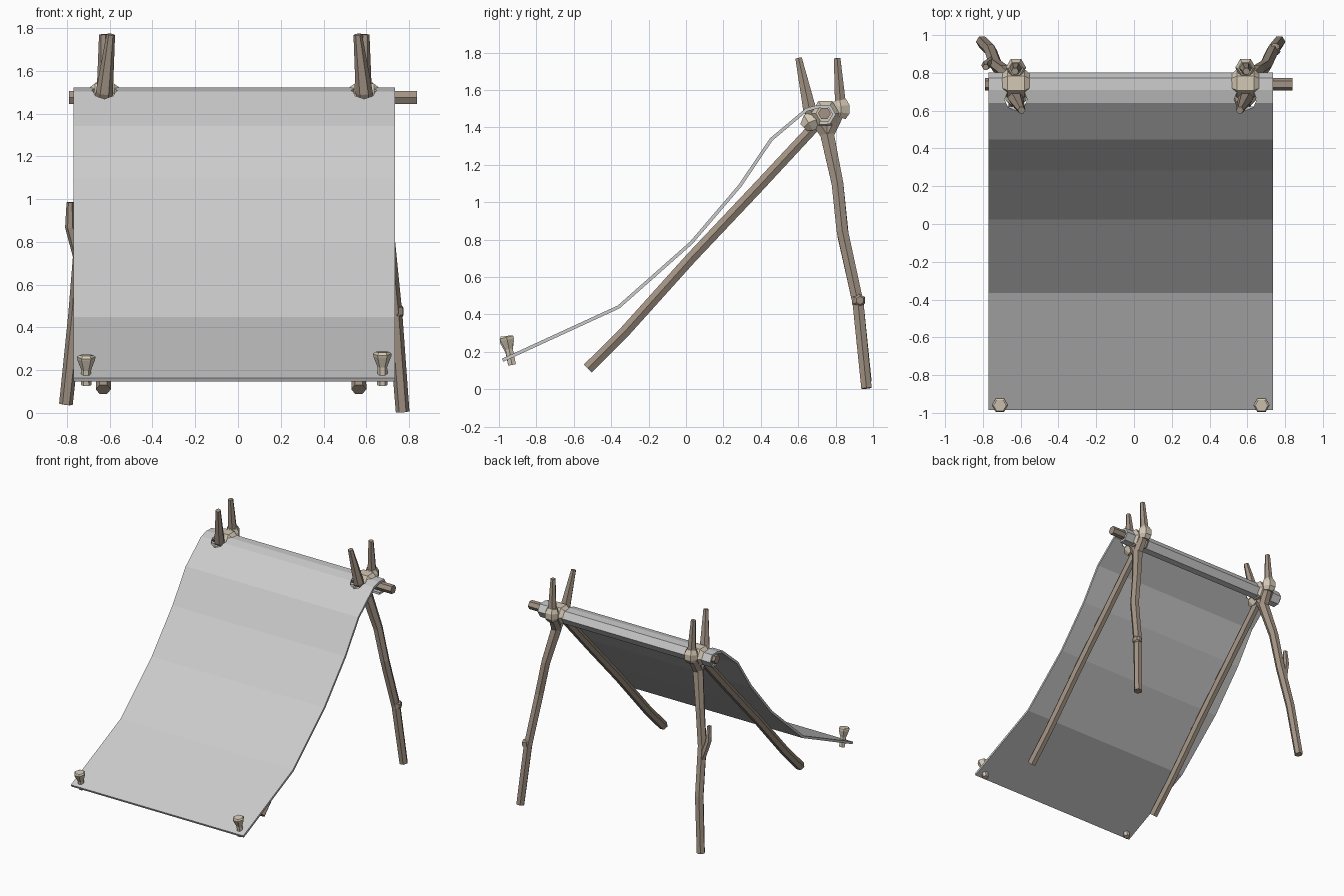
import bpy, bmesh, math
from mathutils import Vector

if "Cube" in bpy.data.objects:
    bpy.data.objects.remove(bpy.data.objects["Cube"])


def material(name, col):
    m = bpy.data.materials.new(name)
    m.diffuse_color = (*col, 1)
    m.use_nodes = True
    m.node_tree.nodes["Principled BSDF"].inputs["Base Color"].default_value = m.diffuse_color
    return m


WOOD = material("wood", (0.36, 0.29, 0.23))
ROPE = material("rope", (0.66, 0.58, 0.46))


def finish(name, bm, mat=None):
    bmesh.ops.recalc_face_normals(bm, faces=bm.faces)
    me = bpy.data.meshes.new(name)
    bm.to_mesh(me)
    bm.free()
    ob = bpy.data.objects.new(name, me)
    bpy.context.collection.objects.link(ob)
    if mat:
        me.materials.append(mat)
    return ob


def tube(name, pts, radii, mat=WOOD, sides=6, ref=(1, 0, 0)):
    """Flat-sided tube through points with a radius at each."""
    bm = bmesh.new()
    pts = [Vector(p) for p in pts]
    rings = []
    for i, p in enumerate(pts):
        t = (pts[min(i + 1, len(pts) - 1)] - pts[max(i - 1, 0)]).normalized()
        u = Vector(ref)
        u = (u - t * u.dot(t)).normalized()
        v = t.cross(u)
        rings.append([bm.verts.new(p + radii[i] * (u * math.cos(a) + v * math.sin(a)))
                      for a in (2 * math.pi * k / sides for k in range(sides))])
    for a, b in zip(rings, rings[1:]):
        for k in range(sides):
            j = (k + 1) % sides
            bm.faces.new((a[k], a[j], b[j], b[k]))
    bm.faces.new(rings[0][::-1])
    bm.faces.new(rings[-1])
    return finish(name, bm, mat)


# Canvas sheet: profile wraps round the ridge pole at its top end
profile = [(-0.98, 0.155), (-0.36, 0.44), (0.03, 0.785), (0.29, 1.09), (0.455, 1.335),
           (0.645, 1.495), (0.71, 1.512), (0.768, 1.512), (0.792, 1.47), (0.765, 1.425),
           (0.715, 1.425)]
bm = bmesh.new()
rows = [[bm.verts.new((x, y, z)) for x in (-0.77, 0.735)] for y, z in profile]
for a, b in zip(rows, rows[1:]):
    bm.faces.new((a[0], a[1], b[1], b[0]))
canvas = finish("canvas_sheet", bm)
sol = canvas.modifiers.new("thickness", "SOLIDIFY")
sol.thickness = 0.018
sol.offset = 0

# Ridge pole
tube("ridge_pole", [(-0.79, 0.74, 1.475), (0.838, 0.74, 1.475)], [0.034, 0.034], ref=(0, 1, 0))

# Per side: name, sign, x of the fork, back leg from the foot up to the fork
sides = [
    ("left", -1, -0.625,
     [(-0.805, 0.965, 0.04), (-0.76, 0.92, 0.46), (-0.73, 0.84, 0.82), (-0.69, 0.81, 1.1), (-0.635, 0.755, 1.36)]),
    ("right", 1, 0.59,
     [(0.77, 0.965, 0.005), (0.735, 0.92, 0.46), (0.695, 0.835, 0.85), (0.655, 0.81, 1.1), (0.6, 0.755, 1.36)]),
]
for side, s, x, leg in sides:
    # Back leg with forked top
    tube(side + "_back_leg", leg, [0.032, 0.034, 0.035, 0.036, 0.042])
    tube(side + "_fork_front", [leg[-1], (x, 0.66, 1.5), (x - s * 0.03, 0.602, 1.77)], [0.04, 0.04, 0.02])
    tube(side + "_fork_back", [leg[-1], (x, 0.828, 1.5), (x + s * 0.005, 0.808, 1.77)], [0.04, 0.036, 0.02])
    # Straight front leg
    fx = -0.63 if s < 0 else 0.565
    tube(side + "_front_leg",
         [(fx, -0.525, 0.11), (fx, -0.33, 0.305), (fx, 0.03, 0.705), (fx, 0.38, 1.075), (fx, 0.72, 1.44)],
         [0.035, 0.034, 0.034, 0.034, 0.033])
    # Rope lashings: over the pole, round the back prong, round the front leg
    tube(side + "_pole_lashing",
         [(x + d, 0.745, 1.475) for d in (-0.075, -0.045, 0.045, 0.075)],
         [0.05, 0.075, 0.075, 0.05], ROPE, ref=(0, 1, 0))
    tube(side + "_prong_lashing", [(x, 0.82, 1.455), (x, 0.828, 1.48), (x, 0.828, 1.515), (x, 0.822, 1.545)],
         [0.04, 0.054, 0.054, 0.04], ROPE)
    tube(side + "_leg_lashing", [(x, 0.63, 1.40), (x, 0.655, 1.425), (x, 0.705, 1.445), (x, 0.74, 1.46)],
         [0.03, 0.055, 0.055, 0.035], ROPE)
    # Hole in the canvas for the front prong
    cut = tube(side + "_hole_cutter", [(x, 0.66, 1.465), (x, 0.66, 1.6)], [0.06, 0.06], None, 8)
    cut.hide_render = True
    cut.hide_viewport = True
    cut.display_type = "WIRE"
    b = canvas.modifiers.new(side + "_hole", "BOOLEAN")
    b.object = cut
    b.solver = "EXACT"
    # Ground peg with flared head
    px, pz = (-0.71, 0.0) if s < 0 else (0.675, 0.015)
    tube(side + "_peg",
         [(px, -0.93, 0.13), (px, -0.946, 0.20 + pz), (px, -0.956, 0.25 + pz),
          (px, -0.96, 0.262 + pz), (px, -0.961, 0.27 + pz)],
         [0.024, 0.023, 0.042, 0.043, 0.034], ROPE)

# Branch stub on the left leg, knot on the right leg
tube("left_branch_stub", [(-0.745, 0.865, 0.72), (-0.785, 0.84, 0.87), (-0.785, 0.83, 0.985)], [0.024, 0.024, 0.017])
tube("right_knot", [(0.735, 0.92, 0.475), (0.76, 0.928, 0.475), (0.772, 0.93, 0.475)], [0.04, 0.034, 0.022],
     ref=(0, 0, 1))
